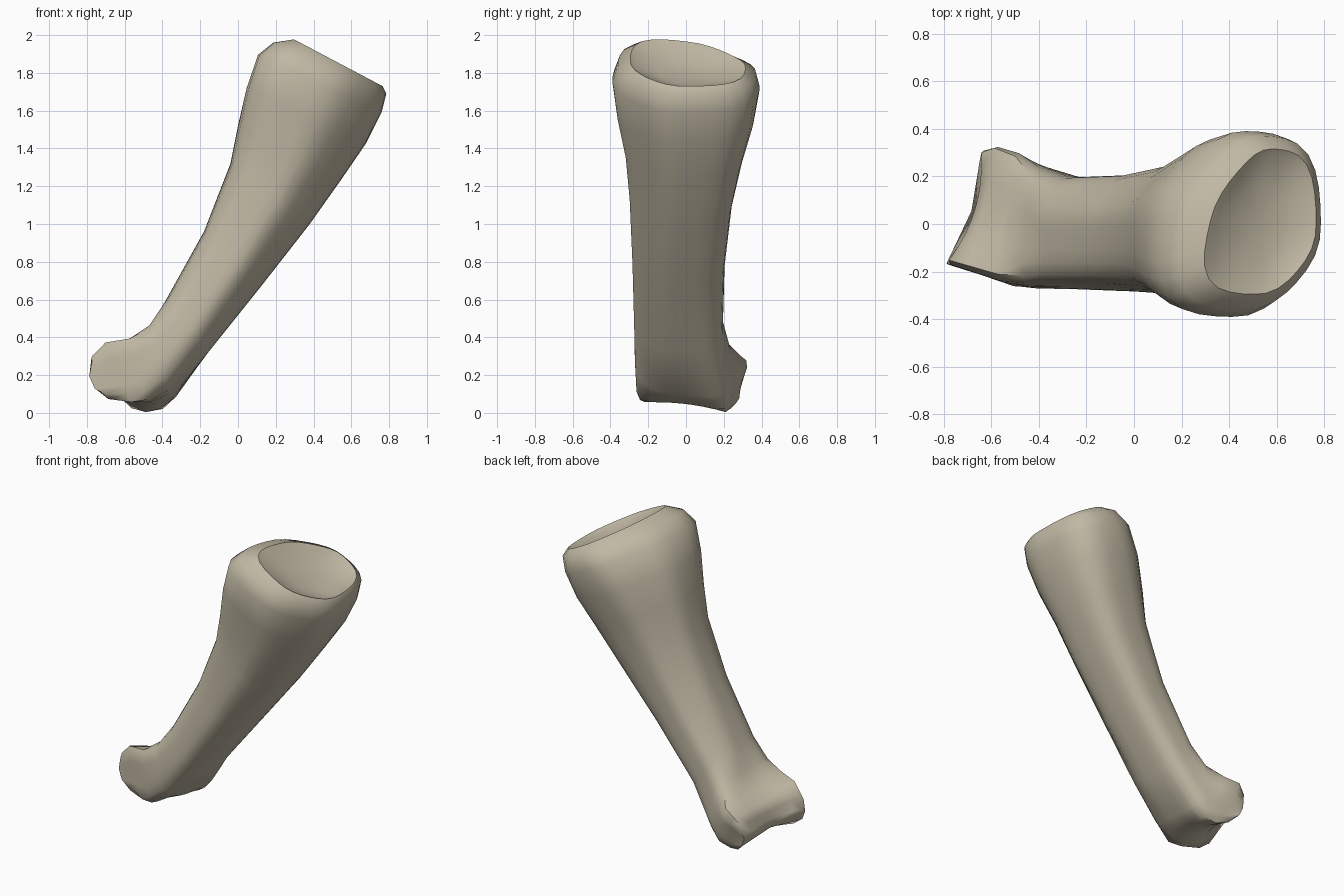
import bpy, bmesh
from math import cos, sin, pi, radians
from mathutils import Vector

cube = bpy.data.objects.get("Cube")
if cube:
    bpy.data.objects.remove(cube)

mat = bpy.data.materials.new("bone beige")
mat.use_nodes = True
COLOR = (0.53, 0.48, 0.37, 1)
mat.diffuse_color = COLOR
mat.node_tree.nodes["Principled BSDF"].inputs["Base Color"].default_value = COLOR
N = 32
JOINT_AXIS = (Vector((-0.63, -0.22, 0.23)), Vector((-0.49, 0.30, 0.16)))


def ring(upper_front, upper_back, lower_front, lower_back, e, groove=0.0, ridge=0.0):
    """Rounded ring in four corners. Groove pinches its mid-width; ridge sharpens
    the upper front and lower back corners and flattens the other two."""
    corners = [Vector(c) for c in (upper_front, upper_back, lower_front, lower_back)]
    points = []
    for i in range(N):
        t = 2 * pi * i / N
        c, s = cos(t), sin(t)
        power = e * 2 ** (-ridge * sin(2 * t))
        size = (abs(c) ** power + abs(s) ** power) ** (1 / power)
        u, v = c / size, s / size
        back = (1 + v) / 2
        upper = corners[0].lerp(corners[1], back)
        lower = corners[2].lerp(corners[3], back)
        p = lower.lerp(upper, (1 + u) / 2)
        center = JOINT_AXIS[0].lerp(JOINT_AXIS[1], back)
        points.append(p.lerp(center, groove * (1 - v * v)))
    return points


def section(a, b, front, back, e=2.6, tilt=0.0, taper=0.0, ridge=0.0):
    """Shaft ring from upper edge a to lower edge b (x, z); tilt lifts its front."""
    a, b = Vector((a[0], 0, a[1])), Vector((b[0], 0, b[1]))
    lift = (a - b) * tilt
    y0, y1 = Vector((0, front, 0)), Vector((0, back, 0))
    inset = Vector((0, taper, 0))
    return ring(a + lift + y0 + inset, a - lift + y1,
                b + y0 - inset, b + y1, e, ridge=ridge)


def loft(name, rings):
    bm = bmesh.new()
    loops = [[bm.verts.new(p) for p in r] for r in rings]
    for r, s in zip(loops, loops[1:]):
        for i in range(N):
            j = (i + 1) % N
            bm.faces.new((r[i], r[j], s[j], s[i]))
    for r in (loops[0], loops[-1]):
        center = bm.verts.new(sum((v.co for v in r), Vector()) / N)
        for i in range(N):
            bm.faces.new((r[i], r[(i + 1) % N], center))
    bmesh.ops.recalc_face_normals(bm, faces=bm.faces)
    mesh = bpy.data.meshes.new(name)
    bm.to_mesh(mesh)
    bm.free()
    mesh.materials.append(mat)
    obj = bpy.data.objects.new(name, mesh)
    bpy.context.collection.objects.link(obj)
    return obj


# Lower joint: two knuckles with a groove between, flowing into the shaft
knuckles = [
    ring((-0.795, -0.165, 0.21), (-0.65, 0.29, 0.15),
         (-0.75, -0.18, 0.11), (-0.61, 0.28, 0.06), 10, 0.35),
    ring((-0.79, -0.165, 0.31), (-0.645, 0.32, 0.23),
         (-0.69, -0.20, 0.06), (-0.56, 0.25, 0.01), 10, 0.32),
    ring((-0.715, -0.19, 0.395), (-0.59, 0.345, 0.29),
         (-0.56, -0.24, 0.04), (-0.48, 0.22, -0.015), 9, 0.25),
    ring((-0.58, -0.235, 0.42), (-0.50, 0.315, 0.32),
         (-0.48, -0.27, 0.05), (-0.385, 0.22, 0.0), 7, 0.14),
    ring((-0.48, -0.25, 0.475), (-0.43, 0.25, 0.44),
         (-0.36, -0.285, 0.12), (-0.32, 0.23, 0.07), 3.5, ridge=0.4),
]

# Shaft widening into the head
shaft = [
    section((-0.38, 0.60), (-0.15, 0.33), -0.27, 0.195, 2.8, 0, 0.03, 0.6),
    section((-0.18, 0.96), (0.13, 0.68), -0.28, 0.205, 2.6, 0, 0.035, 0.7),
    section((-0.04, 1.32), (0.38, 1.00), -0.295, 0.245, 2.6, 0, 0.035, 0.7),
    section((0.00, 1.52), (0.55, 1.24), -0.32, 0.30, 2.5, 0.01, 0.02, 0.6),
    section((0.05, 1.72), (0.68, 1.43), -0.365, 0.36, 2.4, 0.04, 0.01, 0.5),
    section((0.12, 1.89), (0.76, 1.59), -0.39, 0.39, 2.3, 0.09, 0, 0.4),
    section((0.21, 1.95), (0.785, 1.69), -0.36, 0.37, 2.3, 0.14, 0, 0.35),
]

# Rim and shallow socket
socket = [
    section((0.32, 1.965), (0.765, 1.73), -0.295, 0.315, 2.3, 0.17, 0, 0.35),
    section((0.345, 1.94), (0.74, 1.725), -0.27, 0.29, 2.3, 0.17, 0, 0.35),
    section((0.42, 1.86), (0.63, 1.74), -0.14, 0.16, 2.2, 0.08),
]

bone = loft("bone", knuckles + shaft + socket)
bpy.context.view_layer.objects.active = bone
bone.select_set(True)
bpy.ops.object.shade_smooth_by_angle(angle=radians(45))
